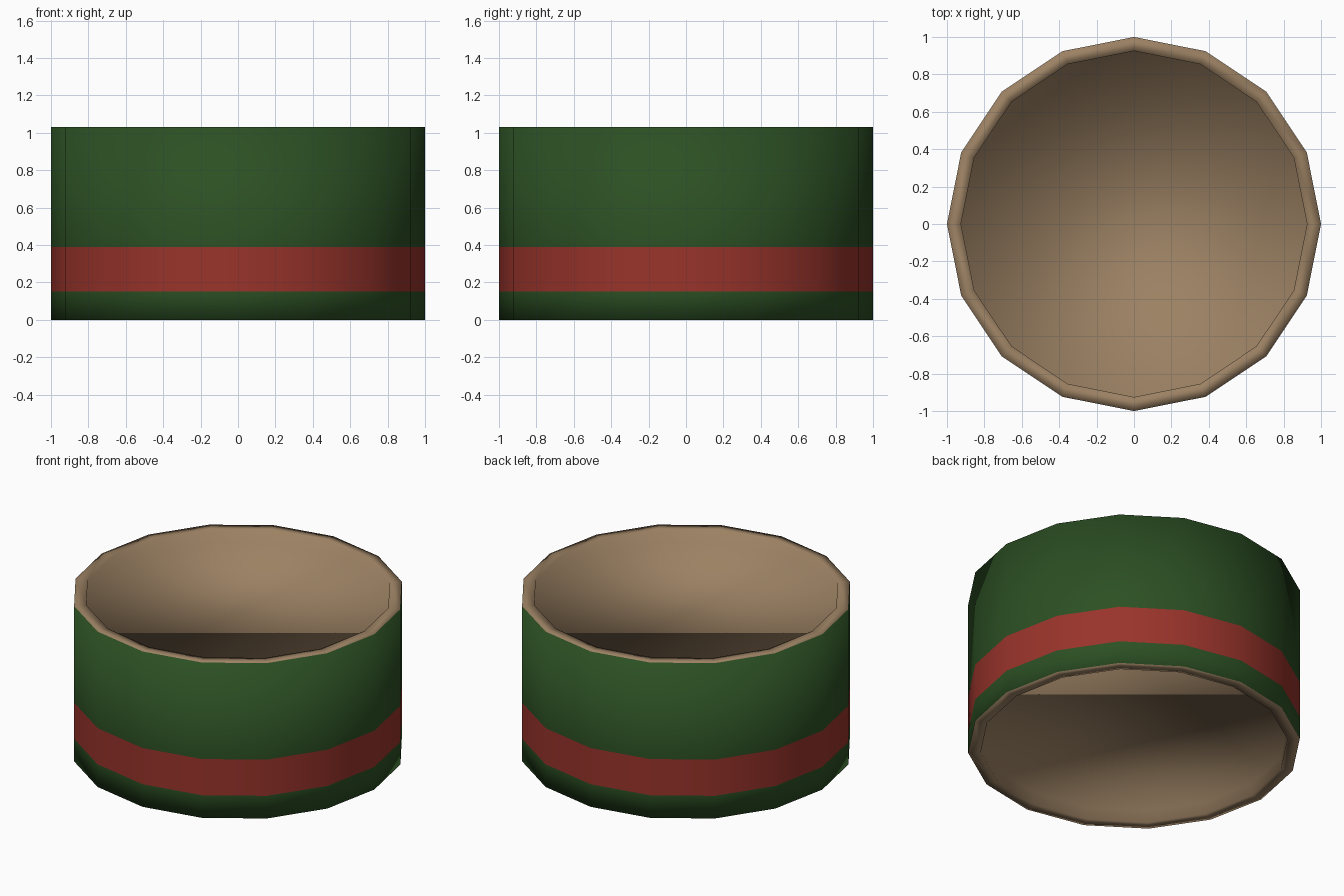
import bpy, bmesh, math

if "Cube" in bpy.data.objects:
    bpy.data.objects.remove(bpy.data.objects["Cube"])

SIDES = 16
RIM, INNER = 1.0, 0.925      # outer and inner radius
HEIGHT, RECESS = 1.03, 0.08  # total height, depth of the recessed heads


def material(name, color):
    m = bpy.data.materials.new(name)
    m.diffuse_color = (*color, 1)
    m.use_nodes = True
    m.node_tree.nodes["Principled BSDF"].inputs["Base Color"].default_value = m.diffuse_color
    return m


mats = [material("tan", (0.33, 0.22, 0.125)),
        material("green", (0.025, 0.08, 0.017)),
        material("red", (0.32, 0.034, 0.024))]
TAN, GREEN, RED = range(3)

# Profile from bottom head to top head: (radius, z, material of the strip above)
profile = [(INNER, RECESS, TAN), (INNER, 0, TAN), (RIM, 0, GREEN),
           (RIM, 0.15, RED), (RIM, 0.39, GREEN), (RIM, HEIGHT, TAN),
           (INNER, HEIGHT, TAN), (INNER, HEIGHT - RECESS, TAN)]

bm = bmesh.new()
rings = []
for r, z, _ in profile:
    rings.append([bm.verts.new((r * math.cos(2 * math.pi * i / SIDES),
                                r * math.sin(2 * math.pi * i / SIDES), z))
                  for i in range(SIDES)])

# Shell, bands and rims
for low, high, (_, _, mat) in zip(rings, rings[1:], profile):
    for i in range(SIDES):
        j = (i + 1) % SIDES
        bm.faces.new((low[i], low[j], high[j], high[i])).material_index = mat

# Recessed flat heads
bm.faces.new(rings[0][::-1])
bm.faces.new(rings[-1])

for f in bm.faces:
    f.smooth = True

mesh = bpy.data.meshes.new("drum_body")
bm.to_mesh(mesh)
bm.free()
for m in mats:
    mesh.materials.append(m)
bpy.context.collection.objects.link(bpy.data.objects.new("drum_body", mesh))
